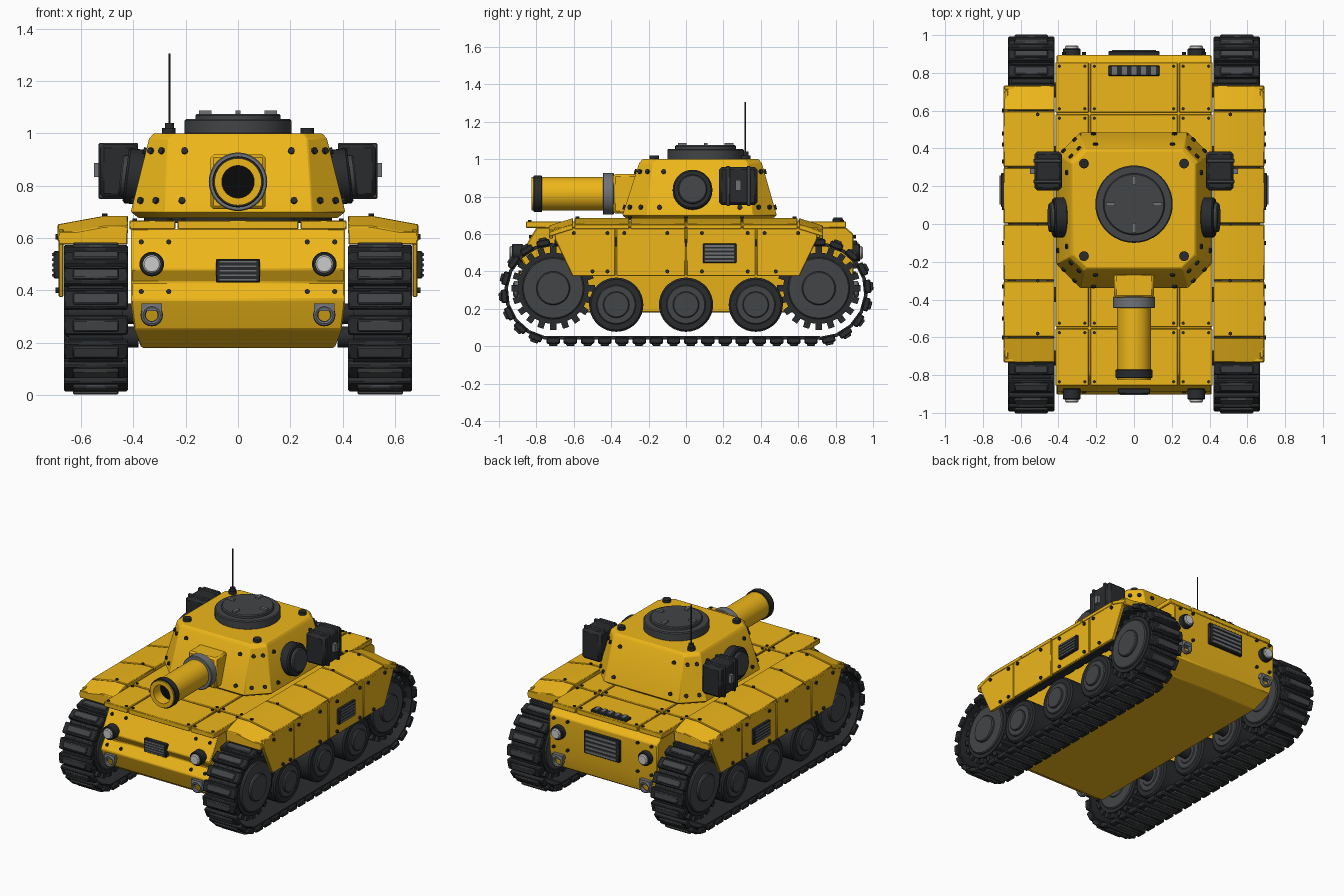
import bpy, bmesh, math
from mathutils import Vector as V, Matrix as M

if "Cube" in bpy.data.objects:
    bpy.data.objects.remove(bpy.data.objects["Cube"])

def material(name, c):
    m = bpy.data.materials.new(name)
    m.diffuse_color = (*c, 1)
    m.use_nodes = True
    m.node_tree.nodes["Principled BSDF"].inputs["Base Color"].default_value = m.diffuse_color
    return m

YEL = material("yellow", (.85, .47, .01))
DARK = material("dark", (.022, .024, .026))
GREY = material("grey", (.055, .058, .062))
STEEL = material("steel", (.16, .17, .18))
LENS = material("lens", (.6, .62, .62))
BLACK = material("black", (.003, .003, .003))
X, Y, Z = V((1, 0, 0)), V((0, 1, 0)), V((0, 0, 1))

def part(name, mat, build, mirror=False, bevel=0):
    """Make one object; build(bm) fills its mesh."""
    bm = bmesh.new()
    build(bm)
    bmesh.ops.recalc_face_normals(bm, faces=bm.faces)
    me = bpy.data.meshes.new(name)
    bm.to_mesh(me)
    bm.free()
    me.polygons.foreach_set("use_smooth", [True] * len(me.polygons))
    me.set_sharp_from_angle(angle=math.radians(30))
    me.materials.append(mat)
    o = bpy.data.objects.new(name, me)
    bpy.context.collection.objects.link(o)
    if bevel:
        b = o.modifiers.new("bevel", 'BEVEL')
        b.width, b.segments = bevel, 1
    if mirror:
        o.modifiers.new("mirror", 'MIRROR')

def box(bm, c, s, rot=M.Identity(4)):
    bmesh.ops.create_cube(bm, size=1, matrix=M.Translation(c) @ rot @ M.Diagonal((*s, 1)))

def cyl(bm, c, d, r, depth, seg=32, r2=None):
    m = M.Translation(c) @ V(d).to_track_quat('Z', 'Y').to_matrix().to_4x4()
    bmesh.ops.create_cone(bm, cap_ends=True, segments=seg, radius1=r,
                          radius2=r if r2 is None else r2, depth=depth, matrix=m)

def loft(bm, *loops):
    rings = [[bm.verts.new(p) for p in l] for l in loops]
    for a, b in zip(rings, rings[1:]):
        for i in range(len(a)):
            j = (i + 1) % len(a)
            bm.faces.new((a[i], a[j], b[j], b[i]))
    bm.faces.new(rings[0])
    bm.faces.new(rings[-1])

def tube(bm, r_out, r_in, y0, y1, z, seg=40):
    """Open ring along y."""
    rings = [[bm.verts.new((r * math.cos(a), y, z + r * math.sin(a)))
              for a in (2 * math.pi * i / seg for i in range(seg))]
             for r, y in ((r_out, y0), (r_out, y1), (r_in, y1), (r_in, y0))]
    for k in range(4):
        a, b = rings[k], rings[(k + 1) % 4]
        for i in range(seg):
            j = (i + 1) % seg
            bm.faces.new((a[i], a[j], b[j], b[i]))

# Hull: side profile with folded nose
PROF = [(-.75, .18), (-.86, .25), (-.90, .35), (-.905, .365), (-.86, .43), (-.89, .48),
        (-.80, .635), (.855, .635), (.895, .60), (.895, .36), (.87, .25), (.75, .18)]
def hull_width(z): return .37 + min(.04, max(0, (z - .18) * .4))
part("hull", YEL, lambda bm: loft(bm, *[[(s * hull_width(z), y, z) for y, z in PROF] for s in (-1, 1)]), bevel=.006)

# Deck plates with seams
def deck(bm):
    xs, ys = [-.42, -.235, .235, .42], [-.86, -.55, .585, .86]
    for a, b in zip(xs, xs[1:]):
        for c, d in zip(ys, ys[1:]):
            box(bm, ((a+b)/2, (c+d)/2, .65), (b-a-.008, d-c-.008, .035))
part("deck_plates", YEL, deck, bevel=.004)

# Fenders: folded section, drooping ends
def fenders(bm):
    sec = [(.42, .685), (.51, .685), (.69, .652), (.69, .625), (.51, .655), (.42, .655)]
    ys = [-.735, -.6, -.3, 0, .3, .6, .735]
    for a, b in zip(ys, ys[1:]):
        loft(bm, *[[(x, y + g, z - (.04 if abs(y) > .7 else 0)) for x, z in sec]
                   for y, g in ((a, .003), (b, -.003))])
    for s in (-1, 1):
        box(bm, (.555, s*.722, .6), (.265, .02, .05))
part("fenders", YEL, fenders, True, .004)

# Side skirts
def skirts(bm):
    ys = [-.375, 0, .375]
    top, bot = [-.71] + ys + [.71], [-.61] + ys + [.61]
    for i in range(4):
        q = [(top[i]+.003, .635), (top[i+1]-.003, .635), (bot[i+1]-.003, .375), (bot[i]+.003, .375)]
        if i in (0, 3):   # clipped outer corner
            s = -1 if i == 0 else 1
            q.insert(4 if i == 0 else 2, (s*.70, .57))
        loft(bm, *[[(x, y, z) for y, z in q] for x in (.667, .687)])
part("side_skirts", YEL, skirts, True, .004)

# Track links along an oval path
CY, CZ, R, N = .71, .293, .25, 48
def link(s):
    L, A = 2 * CY, math.pi * R
    if s < L: return V((0, -CY + s, CZ)), -math.pi/2
    if s < L + A: return V((0, CY, CZ)), -math.pi/2 + (s - L)/R
    if s < 2*L + A: return V((0, CY - (s - L - A), CZ)), math.pi/2
    return V((0, -CY, CZ)), math.pi/2 + (s - 2*L - A)/R
def links(bm, r, size):
    for i in range(N):
        c, a = link(i * (4*CY + 2*math.pi*R) / N)
        p = c + V((.544, r*math.cos(a), r*math.sin(a)))
        box(bm, p, size, M.Rotation(a - math.pi/2, 4, 'X'))
part("track_band", DARK, lambda bm: links(bm, .248, (.21, .098, .018)), True)
part("track_pads", DARK, lambda bm: links(bm, .263, (.245, .072, .034)), True, .006)
part("track_cleats", GREY, lambda bm: links(bm, .283, (.175, .045, .018)), True, .005)

# Wheels
ROAD = [(y, .222) for y in (-.373, 0, .373)]
DRIVE = [(-CY, .31), (CY, .31)]
def discs(spots, *layers):
    def f(bm):
        for y, z in spots:
            for r, x0, x1 in layers:
                cyl(bm, ((x0+x1)/2, y, z), X, r, x1-x0, 36)
    return f
part("road_wheel_tyres", DARK, discs(ROAD, (.145, .45, .64)), True, .01)
part("road_wheel_hubs", GREY, discs(ROAD, (.105, .445, .648), (.07, .44, .662)), True, .005)
def sprockets(bm):
    discs(DRIVE, (.19, .46, .625))(bm)
    for y, z in DRIVE:
        for i in range(20):
            a = i * math.pi / 10
            box(bm, (.543, y + .2*math.cos(a), z + .2*math.sin(a)), (.15, .045, .034), M.Rotation(a, 4, 'X'))
part("sprocket_teeth", DARK, sprockets, True)
part("sprocket_discs", GREY, discs(DRIVE, (.165, .45, .64), (.09, .445, .658)), True, .006)
part("axles", DARK, discs(ROAD + DRIVE, (.04, .38, .5)), True)

# Turret: octagonal loft
def octagon(hx, y0, y1, c, z):
    return [V(p + (z,)) for p in ((hx-c, y0), (hx, y0+c), (hx, y1-c), (hx-c, y1),
                                  (c-hx, y1), (-hx, y1-c), (-hx, y0+c), (c-hx, y0))]
LOW, TOP = octagon(.41, -.34, .485, .125, .70), octagon(.34, -.25, .405, .075, .98)
part("turret_ring", DARK, lambda bm: cyl(bm, (0, .07, .672), Z, .36, .03, 48))
part("turret", YEL, lambda bm: loft(bm, octagon(.38, -.31, .455, .12, .676), LOW, TOP,
                                    octagon(.322, -.232, .387, .07, 1.0)), bevel=.004)

def turret_bolts(bm):
    for i in range(8):
        j = (i + 1) % 8
        n = (LOW[j] - LOW[i]).cross(TOP[i] - LOW[i])
        wide = (LOW[j] - LOW[i]).length > .3
        for u in ((.12, .88) if wide else (.25, .75)):
            for v in (.15, .83):
                p = LOW[i].lerp(LOW[j], u).lerp(TOP[i].lerp(TOP[j], u), v)
                cyl(bm, p, n, .013, .022, 8)
part("turret_bolts", DARK, turret_bolts)

# Roof hatch, roof caps and antenna
def hatch(bm):
    cyl(bm, (0, .105, 1.025), Z, .205, .06, 48)
    cyl(bm, (0, .105, 1.06), Z, .163, .03, 48)
part("hatch", GREY, hatch, bevel=.006)
def hatch_tabs(bm):
    for i in range(4):
        a = i * math.pi / 2
        box(bm, (.125*math.cos(a), .105 + .125*math.sin(a), 1.078), (.048, .02, .018), M.Rotation(a, 4, 'Z'))
part("hatch_tabs", STEEL, hatch_tabs)
def caps(bm):
    for x in (-.265, .265):
        for y in (-.17, .32):
            cyl(bm, (x, y, 1.008), Z, .026, .024, 16)
part("roof_caps", DARK, caps)
def antenna(bm):
    cyl(bm, (-.262, .317, 1.025), Z, .018, .03, 16)
    cyl(bm, (-.262, .317, 1.16), Z, .0045, .29, 8)
part("antenna", DARK, antenna)

# Gun
GZ = .815
part("gun_mantlet", YEL, lambda bm: box(bm, (0, -.325, GZ), (.21, .13, .21)), bevel=.012)
part("gun_collar", STEEL, lambda bm: tube(bm, .112, .08, -.445, -.385, GZ), bevel=.004)
part("gun_barrel", YEL, lambda bm: tube(bm, .09, .062, -.825, -.40, GZ))
part("gun_muzzle_ring", DARK, lambda bm: tube(bm, .098, .085, -.815, -.77, GZ), bevel=.003)
part("gun_bore", BLACK, lambda bm: cyl(bm, (0, -.60, GZ), Y, .063, .3))

# Turret side boxes and round ports
part("side_boxes", DARK, lambda bm: box(bm, (.455, .28, .857), (.145, .205, .205)), True, .015)
def straps(bm):
    for y in (.225, .335):
        box(bm, (.458, y, .857), (.15, .02, .214))
part("box_straps", GREY, straps, True, .004)
part("box_clasps", STEEL, lambda bm: box(bm, (.535, .28, .86), (.03, .03, .055)), True)
PD = V((1, 0, .12))
part("side_port_rims", DARK, lambda bm: cyl(bm, (.395, .035, .835), PD, .106, .07), True, .008)
part("side_port_covers", GREY, lambda bm: cyl(bm, (.425, .035, .838), PD, .078, .05), True, .006)

# Grilles: frame with slats, spread on axis u, stacked on axis v, facing n
GRILLES = [((0, -.885, .475), X, Z, Y, .17, .09), ((0, .90, .49), X, Z, Y, .27, .15),
           ((0, .812, .668), Y, X, Z, .055, .27),
           ((.69, .18, .497), Y, Z, X, .18, .105), ((-.69, .18, .497), Y, Z, X, .18, .105)]
def size(u, a, v, b, n, c): return V([abs(q) for q in u*a + v*b + n*c])
def frames(bm):
    for c, u, v, n, w, h in GRILLES:
        box(bm, V(c), size(u, w, v, h, n, .03))
def slats(bm):
    for c, u, v, n, w, h in GRILLES:
        for k in range(5):
            box(bm, V(c) + v*h*(k - 2)*.19, size(u, w*.86, v, h*.1, n, .042))
part("grille_frames", DARK, frames, bevel=.004)
part("grille_slats", STEEL, slats)

# Lamps and tow eyes at both ends
def lamp(r, y, d):
    return lambda bm: [cyl(bm, (.33, s*y, .50), Y, r, d, 28) for s in (-1, 1)]
part("lamp_housings", DARK, lamp(.047, .90, .06), True, .005)
part("lamp_lenses", LENS, lamp(.035, .925, .04), True, .006)
def tow_eyes(bm):
    for s in (-1, 1):
        box(bm, (.33, s*.895, .335), (.08, .05, .03))
        n, m = 20, 8
        g = [[bm.verts.new((.33 + (.033 + .01*math.cos(b))*math.cos(a), s*.91 + .014*math.sin(b),
                            .305 + (.033 + .01*math.cos(b))*math.sin(a)))
              for b in (2*math.pi*k/m for k in range(m))] for a in (2*math.pi*k/n for k in range(n))]
        for i in range(n):
            for j in range(m):
                bm.faces.new((g[i][j], g[(i+1) % n][j], g[(i+1) % n][(j+1) % m], g[i][(j+1) % m]))
part("tow_eyes", STEEL, tow_eyes, True)

# Bolts on hull, deck, fenders and skirts
def bolts(bm):
    for x in (.265, .37):
        for y, z in ((-.83, .585), (-.885, .395), (.9, .585), (.9, .39)):
            cyl(bm, (x, y, z), Y, .01, .02, 8)
    for x in (.26, .395, .21):
        for y in (-.835, -.575, -.525, .56, .61, .835):
            cyl(bm, (x, y, .668), Z, .009, .012, 8)
    for y in (-.58, -.3, 0, .3, .58):
        cyl(bm, (.51, y, .686), Z, .01, .014, 8)
    for y in (-.6, -.42, -.33, -.1, .085, .33, .42, .6):
        cyl(bm, (.69, y, .605), X, .011, .016, 8)
    for y in (-.5, -.42, -.1, .085, .33, .48):
        cyl(bm, (.69, y, .40), X, .011, .016, 8)
part("bolts", DARK, bolts, True)
